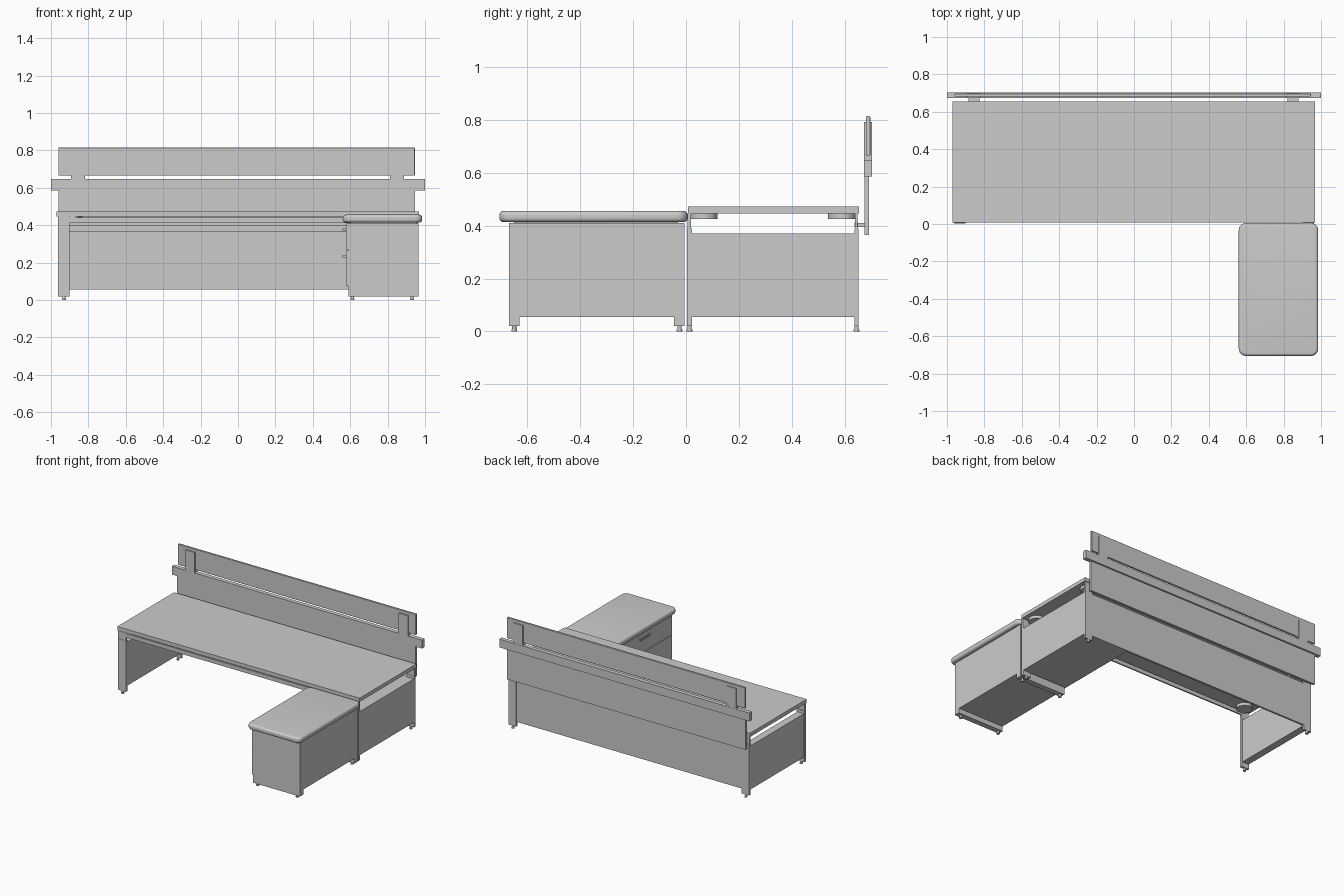
import bpy, bmesh
from mathutils import Matrix

if "Cube" in bpy.data.objects:
    bpy.data.objects.remove(bpy.data.objects["Cube"])


def finish(name, bm):
    me = bpy.data.meshes.new(name)
    bm.to_mesh(me)
    bm.free()
    ob = bpy.data.objects.new(name, me)
    bpy.context.collection.objects.link(ob)
    return ob


def box(name, x, y, z, bevel=0, segments=2):
    """Box from (min, max) ranges on each axis."""
    bm = bmesh.new()
    bmesh.ops.create_cube(bm, size=1)
    for v in bm.verts:
        v.co = [r[0] + (c + 0.5) * (r[1] - r[0]) for c, r in zip(v.co, (x, y, z))]
    ob = finish(name, bm)
    if bevel:
        m = ob.modifiers.new("bevel", 'BEVEL')
        m.width, m.segments = bevel, segments
    return ob


def disc(name, x, y, z, radius, sides=24):
    """Upright cylinder spanning the z range."""
    bm = bmesh.new()
    bmesh.ops.create_cone(bm, cap_ends=True, segments=sides, radius1=radius,
                          radius2=radius, depth=z[1] - z[0],
                          matrix=Matrix.Translation((x, y, sum(z) / 2)))
    ob = finish(name, bm)
    smooth(ob)
    return ob


def smooth(ob):
    bpy.ops.object.select_all(action='DESELECT')
    ob.select_set(True)
    bpy.context.view_layer.objects.active = ob
    bpy.ops.object.shade_smooth_by_angle()


def foot(name, x, y):
    disc(name + "_stem", x, y, (0.006, 0.024), 0.008, 16)
    disc(name + "_pad", x, y, (0, 0.007), 0.011, 16)


# Desk top
box("desk_top", (-0.97, 0.967), (0.008, 0.655), (0.446, 0.473))

# End frames: posts, feet, mounting discs; mirrored left and right
for side, s in (("left", -1), ("right", 1)):
    xr = sorted((s * 0.9, s * 0.962))
    for end, y0, y1, yd in (("front", 0.004, 0.022, 0.066), ("back", 0.637, 0.653, 0.59)):
        box(f"{side}_{end}_post", xr, (y0, y1), (0.02, 0.39))
        box(f"{side}_{end}_post_cap", xr, (y0 + 0.002, y1 - 0.004), (0.39, 0.446))
        foot(f"{side}_{end}_foot", s * 0.931, (y0 + y1) / 2)
        disc(f"{side}_{end}_mount", s * 0.885, yd, (0.425, 0.446), 0.053, 32)
box("left_end_panel", (-0.958, -0.905), (0.02, 0.64), (0.055, 0.37))

# Low cabinet under the right end of the desk
box("under_desk_cabinet", (0.6, 0.96), (0.02, 0.64), (0.055, 0.37))

# Back panel and support rails
box("back_panel", (-0.96, 0.96), (0.638, 0.652), (0.055, 0.37))
box("back_rail", (-0.9, 0.9), (0.638, 0.65), (0.395, 0.412))
box("front_rail", (-0.9, 0.9), (0.008, 0.018), (0.412, 0.44))

# Privacy screen: lower panel, wide rail, raised upper panel
box("lower_screen", (-0.96, 0.945), (0.676, 0.692), (0.365, 0.6))
box("screen_rail", (-1.0, 1.0), (0.674, 0.704), (0.586, 0.646))
box("upper_screen", (-0.96, 0.945), (0.681, 0.697), (0.665, 0.815), 0.003, 3)
for side, x in (("left", -0.855), ("right", 0.85)):
    box(f"{side}_screen_bracket", (x - 0.037, x + 0.037), (0.673, 0.703), (0.64, 0.793))
    box(f"{side}_screen_arm", (x - 0.03, x + 0.03), (0.64, 0.68), (0.395, 0.41))

# Pedestal: body, end plates reaching down, feet
box("pedestal_body", (0.592, 0.962), (-0.66, -0.015), (0.055, 0.41))
for end, y0 in (("front", -0.67), ("back", -0.045)):
    box(f"pedestal_{end}_plate", (0.59, 0.964), (y0, y0 + 0.04), (0.02, 0.41))
    for side, x in (("left", 0.612), ("right", 0.93)):
        foot(f"pedestal_{end}_{side}_foot", x, y0 + 0.02)

# Drawers with bar handles, facing the sitter
for name, z0, z1, zh in (("lower", 0.075, 0.266, 0.232), ("upper", 0.27, 0.408, 0.377)):
    box(f"{name}_drawer_front", (0.577, 0.592), (-0.664, -0.011), (z0, z1))
    box(f"{name}_drawer_handle", (0.558, 0.564), (-0.4, -0.28), (zh - 0.005, zh + 0.005))
    for i, y in enumerate((-0.4, -0.29)):
        box(f"{name}_handle_stem_{i + 1}", (0.56, 0.578), (y, y + 0.01), (zh - 0.005, zh + 0.005))

# Seat cushion: rounded plan corners, then soft edges all round
bm = bmesh.new()
bmesh.ops.create_cube(bm, size=1)
for v in bm.verts:
    v.co = (0.7725 + v.co.x * 0.425, -0.35 + v.co.y * 0.712, 0.435 + v.co.z * 0.042)
upright = [e for e in bm.edges if abs(e.verts[0].co.z - e.verts[1].co.z) > 0.01]
bmesh.ops.bevel(bm, geom=upright, offset=0.04, segments=8, profile=0.5, affect='EDGES')
rim = [e for e in bm.edges if abs(e.verts[0].co.z - e.verts[1].co.z) < 0.001]
bmesh.ops.bevel(bm, geom=rim, offset=0.016, segments=5, profile=0.5, affect='EDGES')
smooth(finish("seat_cushion", bm))
box("cushion_base", (0.6, 0.955), (-0.65, -0.03), (0.405, 0.42))
